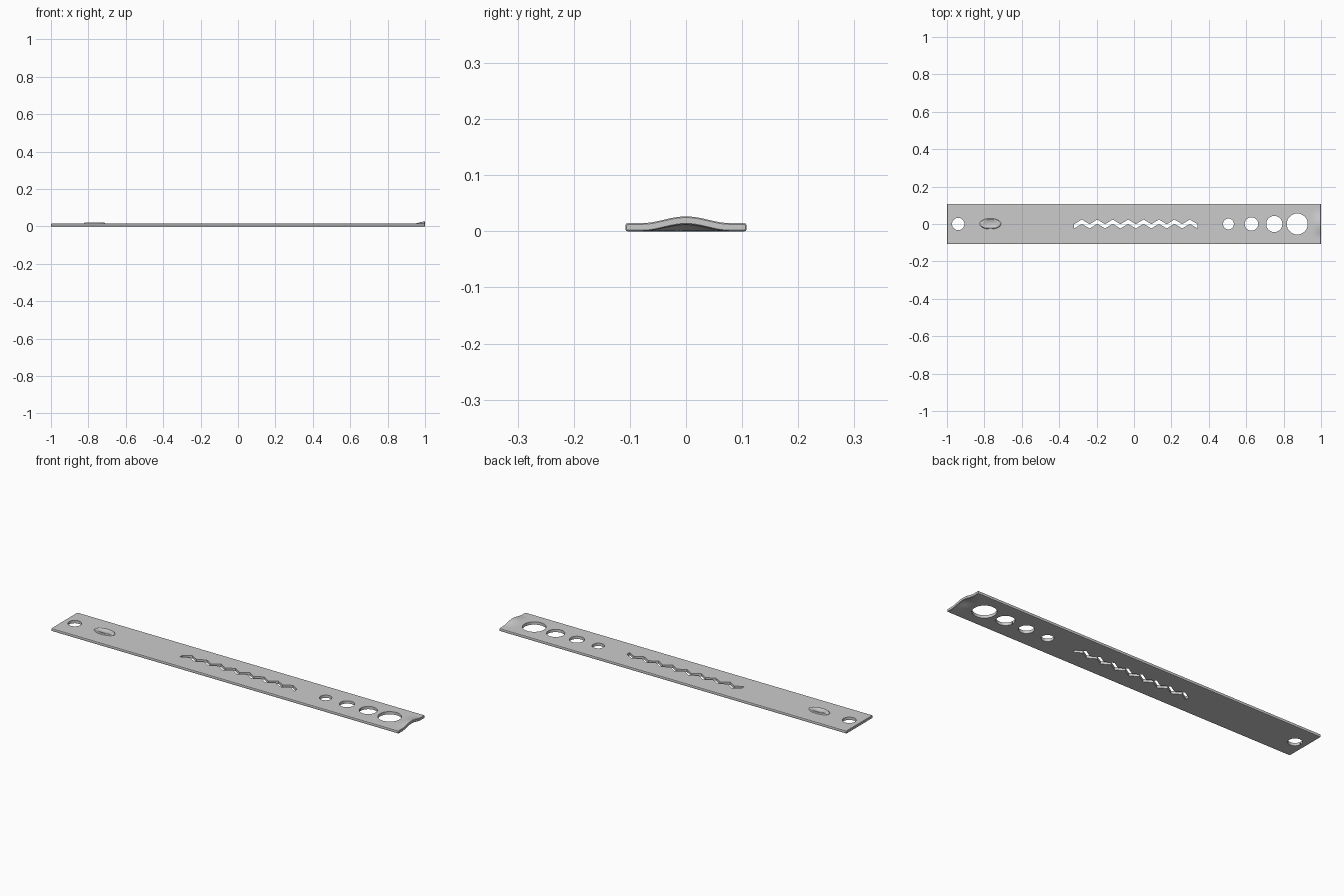
import bpy, bmesh, math

if "Cube" in bpy.data.objects:
    bpy.data.objects.remove(bpy.data.objects["Cube"])

T, W = 0.0145, 0.108          # plate thickness, half width


def make(name, verts, faces):
    me = bpy.data.meshes.new(name)
    bm = bmesh.new()
    vs = [bm.verts.new(v) for v in verts]
    for f in faces:
        bm.faces.new([vs[i] for i in f])
    bmesh.ops.recalc_face_normals(bm, faces=bm.faces)
    bm.to_mesh(me)
    bm.free()
    ob = bpy.data.objects.new(name, me)
    bpy.context.collection.objects.link(ob)
    return ob


def loft(name, rings):
    n = len(rings[0])
    faces = [(k*n + i, k*n + (i+1) % n, (k+1)*n + (i+1) % n, (k+1)*n + i)
             for k in range(len(rings) - 1) for i in range(n)]
    faces += [tuple(range(n)), tuple((len(rings)-1)*n + i for i in range(n))]
    return make(name, [v for r in rings for v in r], faces)


def smoothstep(t):
    t = max(0, min(1, t))
    return t*t*(3 - 2*t)


# plate: softened rectangular section, pressed up in the middle of the right end
ys = [-0.104 + 0.208*i/32 for i in range(33)]
c = 0.004
section = ([(y, 0) for y in ys] + [(W - 0.001, 0.001), (W, c), (W, T - c), (W - 0.001, T - 0.001)]
           + [(y, T) for y in reversed(ys)]
           + [(-W + 0.001, T - 0.001), (-W, T - c), (-W, c), (-W + 0.001, 0.001)])


def ring(x, inset=0):
    rise = 0.012 * smoothstep((x - 0.935) / 0.065)
    out = []
    for y, z in section:
        h = rise * 0.5 * (1 + math.cos(math.pi * min(1, abs(y) / 0.08)))
        s = 1 - inset / W
        out.append((x, y*s, T/2 + (z - T/2) * (1 - 2*inset/T) + h))
    return out


xs = [0.935 + 0.061*i/10 for i in range(11)]
plate = loft("plate", [ring(-1, 0.002), ring(-0.998)] + [ring(x) for x in xs]
             + [ring(0.998), ring(1, 0.002)])

# cutters: row of round holes and a zigzag slot
cutters = []
for x, r in [(-0.94, 0.033), (0.505, 0.029), (0.628, 0.036), (0.75, 0.043), (0.873, 0.056)]:
    circle = [(x + r*math.cos(a*math.tau/48), r*math.sin(a*math.tau/48)) for a in range(48)]
    cutters.append(loft("hole_cutter", [[(u, v, z) for u, v in circle] for z in (-0.05, 0.05)]))

zig = [(-0.32 + 0.66*i/16, 0.0125 if i % 2 else -0.0125) for i in range(17)]
outline = [(x, y - 0.0115) for x, y in zig] + [(x, y + 0.0115) for x, y in reversed(zig)]
cutters.append(loft("slot_cutter", [[(u, v, z) for u, v in outline] for z in (-0.05, 0.05)]))

for cut in cutters:
    cut.hide_render = True
    m = plate.modifiers.new("cut", 'BOOLEAN')
    m.operation, m.object, m.solver = 'DIFFERENCE', cut, 'EXACT'
bpy.context.view_layer.objects.active = plate
plate.select_set(True)
for m in list(plate.modifiers):
    bpy.ops.object.modifier_apply(modifier=m.name)
for cut in cutters:
    bpy.data.objects.remove(cut)

# low oval boss with a shallow dished centre
prof = [(1.0, T - 0.003), (1.0, T + 0.002), (0.93, T + 0.006), (0.8, T + 0.0075),
        (0.65, T + 0.006), (0.4, T + 0.003), (0.1, T + 0.002)]
boss = loft("oval_boss", [[(-0.768 + 0.057*s*math.cos(a*math.tau/40),
                            0.001 + 0.029*s*math.sin(a*math.tau/40), z) for a in range(40)]
                          for s, z in prof])

for ob in (plate, boss):
    bpy.ops.object.select_all(action='DESELECT')
    ob.select_set(True)
    bpy.context.view_layer.objects.active = ob
    bpy.ops.object.shade_smooth_by_angle(angle=math.radians(35))
